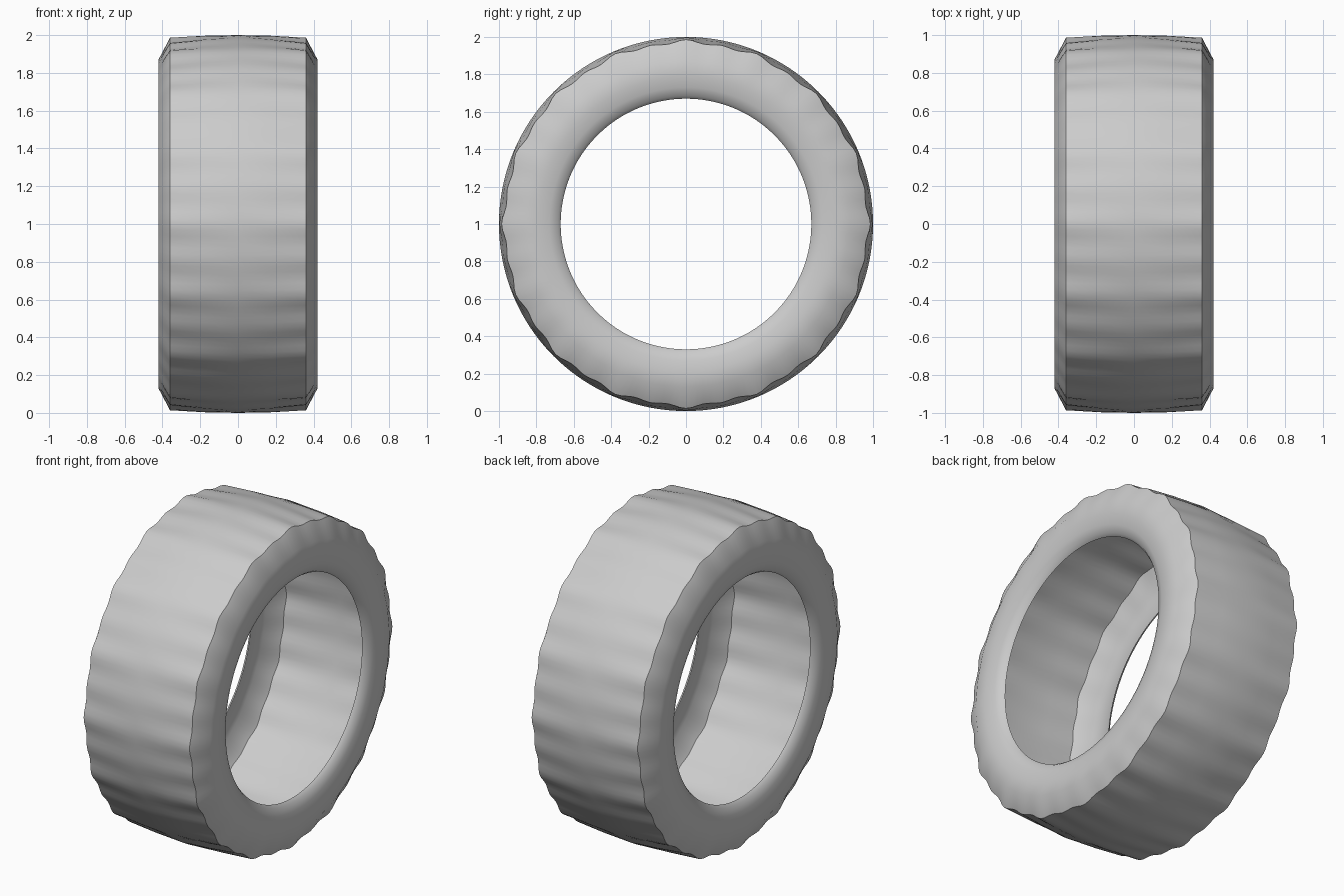
import bpy, math

cube = bpy.data.objects.get("Cube")
if cube:
    bpy.data.objects.remove(cube)

# One matte rubber colour
rubber = bpy.data.materials.new("light_grey_rubber")
rubber.use_nodes = True
GREY = (0.6, 0.6, 0.6, 1)
rubber.diffuse_color = GREY
rubber.node_tree.nodes["Principled BSDF"].inputs["Base Color"].default_value = GREY

SEGMENTS = 192
# Half cross-section: axial offset, radius, strength of the scalloped edge
HALF = [(0.375, 0.67, 0), (0.395, 0.685, 0), (0.412, 0.73, 0), (0.42, 0.79, 0),
        (0.42, 0.87, 0.15), (0.36, 0.973, 1), (0.18, 0.99, 0.5)]
PROFILE = HALF + [(0, 1.0, 0)] + [(-x, r, s) for x, r, s in reversed(HALF)]


def scallop(angle):
    """Small lobes around the shoulder, alternating in depth."""
    return 0.007 * math.cos(32 * angle) + 0.006 * math.cos(16 * angle)


# Open, hollow casing swept around the x axis
verts, faces = [], []
for i in range(SEGMENTS):
    a = 2 * math.pi * i / SEGMENTS
    for x, r, s in PROFILE:
        radius = r + s * scallop(a)
        verts.append((x, radius * math.sin(a), 1 + radius * math.cos(a)))
n = len(PROFILE)
for i in range(SEGMENTS):
    j = (i + 1) % SEGMENTS
    for k in range(n - 1):
        faces.append((i * n + k, i * n + k + 1, j * n + k + 1, j * n + k))

mesh = bpy.data.meshes.new("tyre_casing")
mesh.from_pydata(verts, [], faces)
mesh.materials.append(rubber)
tyre = bpy.data.objects.new("tyre_casing", mesh)
bpy.context.collection.objects.link(tyre)

# Smooth surfaces with a crisp shoulder line
bpy.ops.object.select_all(action="DESELECT")
tyre.select_set(True)
bpy.context.view_layer.objects.active = tyre
bpy.ops.object.mode_set(mode="EDIT")
bpy.ops.mesh.select_all(action="SELECT")
bpy.ops.mesh.normals_make_consistent(inside=False)
bpy.ops.object.mode_set(mode="OBJECT")
bpy.ops.object.shade_smooth_by_angle(angle=math.radians(40))
